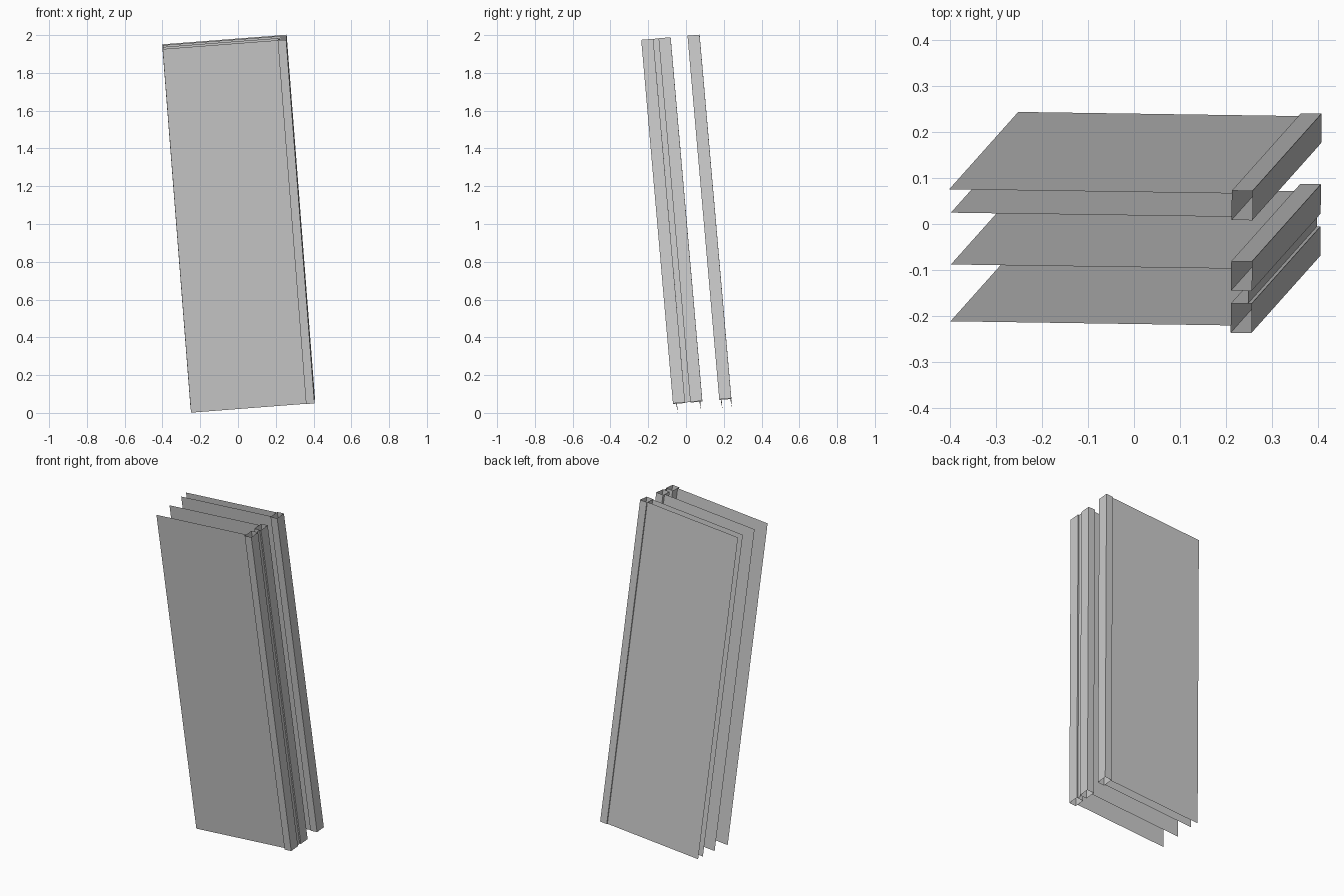
import bpy
import bmesh
from mathutils import Matrix, Vector

cube = bpy.data.objects.get("Cube")
if cube:
    bpy.data.objects.remove(cube)

# Single grey finish
grey = bpy.data.materials.new("light grey")
grey.use_nodes = True
colour = (0.6, 0.6, 0.6, 1)
grey.diffuse_color = colour
grey.node_tree.nodes["Principled BSDF"].inputs["Base Color"].default_value = colour

# Tilted frame: across the panels, through the stack, along the posts
along = Vector((-0.15, -0.168, 1.925)).normalized()
across = Vector((1, -0.008, 0))
across = (across - along * across.dot(along)).normalized()
through = along.cross(across)
frame = Matrix((across, through, along)).transposed().to_4x4()
frame.translation = (0.255, -0.237, 1.975)

LENGTH = 1.938
POST_WIDTH = 0.045
POST_DEPTH = 0.064


def extrude_path(name, path, closed=False):
    """Sweep a path of (across, through) points down the full length."""
    bm = bmesh.new()
    top = [bm.verts.new((x, y, 0)) for x, y in path]
    low = [bm.verts.new((x, y, -LENGTH)) for x, y in path]
    count = len(path)
    for i in range(count if closed else count - 1):
        j = (i + 1) % count
        bm.faces.new((low[i], low[j], top[j], top[i]))
    bm.transform(frame)
    mesh = bpy.data.meshes.new(name)
    bm.to_mesh(mesh)
    bm.free()
    mesh.materials.append(grey)
    obj = bpy.data.objects.new(name, mesh)
    bpy.context.collection.objects.link(obj)


# Hollow open-ended posts
for name, y in (("front_post", 0), ("middle_post", 0.092), ("back_post", 0.246)):
    extrude_path(name, [(-POST_WIDTH, y), (0, y), (0, y + POST_DEPTH),
                        (-POST_WIDTH, y + POST_DEPTH)], closed=True)

# Narrow web joining the two front posts
extrude_path("post_web", [(-0.008, 0.064), (-0.008, 0.092)])

# Sheet panels running from the posts
for name, y, reach in (("front_panel", 0.016, 0.656), ("middle_panel", 0.14, 0.656),
                       ("inner_back_panel", 0.253, 0.657), ("outer_back_panel", 0.304, 0.661)):
    extrude_path(name, [(-reach, y), (-POST_WIDTH, y)])
